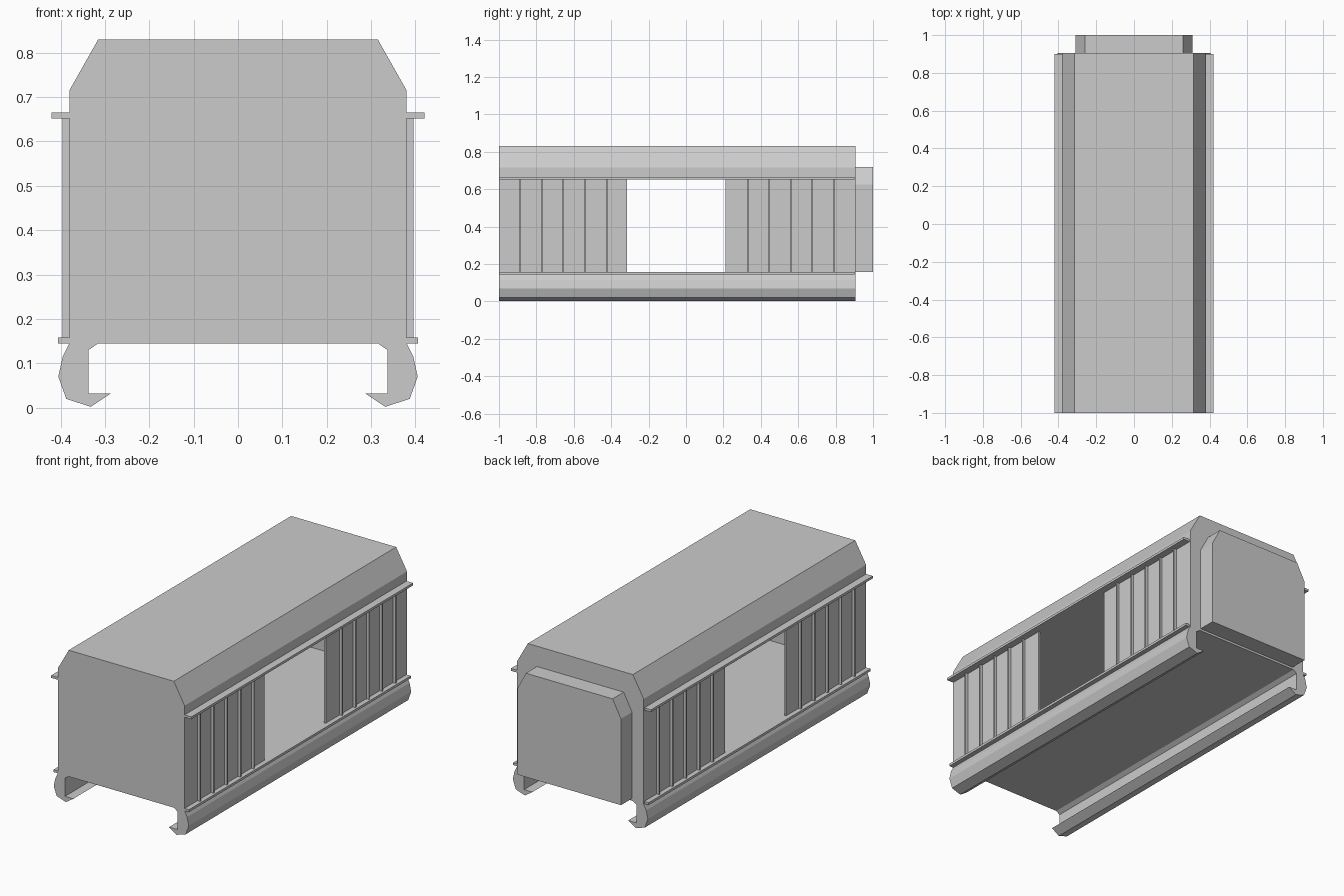
import bpy, bmesh

if "Cube" in bpy.data.objects:
    bpy.data.objects.remove(bpy.data.objects["Cube"])

FRONT, BACK = -1.0, 0.905


def make_object(name, bm):
    bmesh.ops.recalc_face_normals(bm, faces=bm.faces[:])
    mesh = bpy.data.meshes.new(name)
    bm.to_mesh(mesh)
    bm.free()
    ob = bpy.data.objects.new(name, mesh)
    bpy.context.collection.objects.link(ob)
    return ob


def prism(name, profile, y0, y1):
    """Extrude an x-z outline along y."""
    bm = bmesh.new()
    a = [bm.verts.new((x, y0, z)) for x, z in profile]
    b = [bm.verts.new((x, y1, z)) for x, z in profile]
    bm.faces.new(a)
    bm.faces.new(b[::-1])
    for i in range(len(a)):
        j = (i + 1) % len(a)
        bm.faces.new((a[i], b[i], b[j], a[j]))
    return make_object(name, bm)


def box(name, x0, x1, y0, y1, z0, z1):
    return prism(name, [(x0, z0), (x1, z0), (x1, z1), (x0, z1)], y0, y1)


def mirror_outline(half):
    return half + [(-x, z) for x, z in reversed(half)]


def mirror_x(ob):
    ob.modifiers.new("Mirror", 'MIRROR')
    return ob


def cut(ob, cutter):
    cutter.hide_render = True
    cutter.hide_viewport = True
    mod = ob.modifiers.new("Cut", 'BOOLEAN')
    mod.operation = 'DIFFERENCE'
    mod.solver = 'EXACT'
    mod.object = cutter


# Hollow car body with a chamfered roof and a door opening on both sides
body = prism("car_body", mirror_outline(
    [(0.38, 0.145), (0.38, 0.715), (0.315, 0.83)]), FRONT, BACK)
cut(body, box("interior_cutter", -0.37, 0.37, -0.99, 0.895, 0.156, 0.654))
cut(body, box("door_cutter", -0.6, 0.6, -0.315, 0.21, 0.157, 0.653))

# Hooked side skirts under the body
mirror_x(prism("side_skirt", [
    (0.38, 0.145), (0.395, 0.115), (0.405, 0.07), (0.387, 0.02),
    (0.332, 0.002), (0.287, 0.032), (0.337, 0.032), (0.337, 0.13),
    (0.315, 0.145)], FRONT, BACK))

# Upper and lower door rails
mirror_x(box("upper_rail", 0.38, 0.42, FRONT, 0.9, 0.652, 0.665))
mirror_x(box("lower_rail", 0.38, 0.406, FRONT, 0.9, 0.145, 0.158))

# Thin upright ribs on the side walls
for start in (FRONT, 0.215):
    for i in range(1, 6):
        y = start + 0.115 * i
        mirror_x(box("wall_rib", 0.38, 0.395, y - 0.004, y + 0.004,
                     0.158, 0.652))

# Gangway connector on the back end
prism("gangway", mirror_outline(
    [(0.31, 0.157), (0.31, 0.625), (0.26, 0.72)]), BACK, 1.0)
